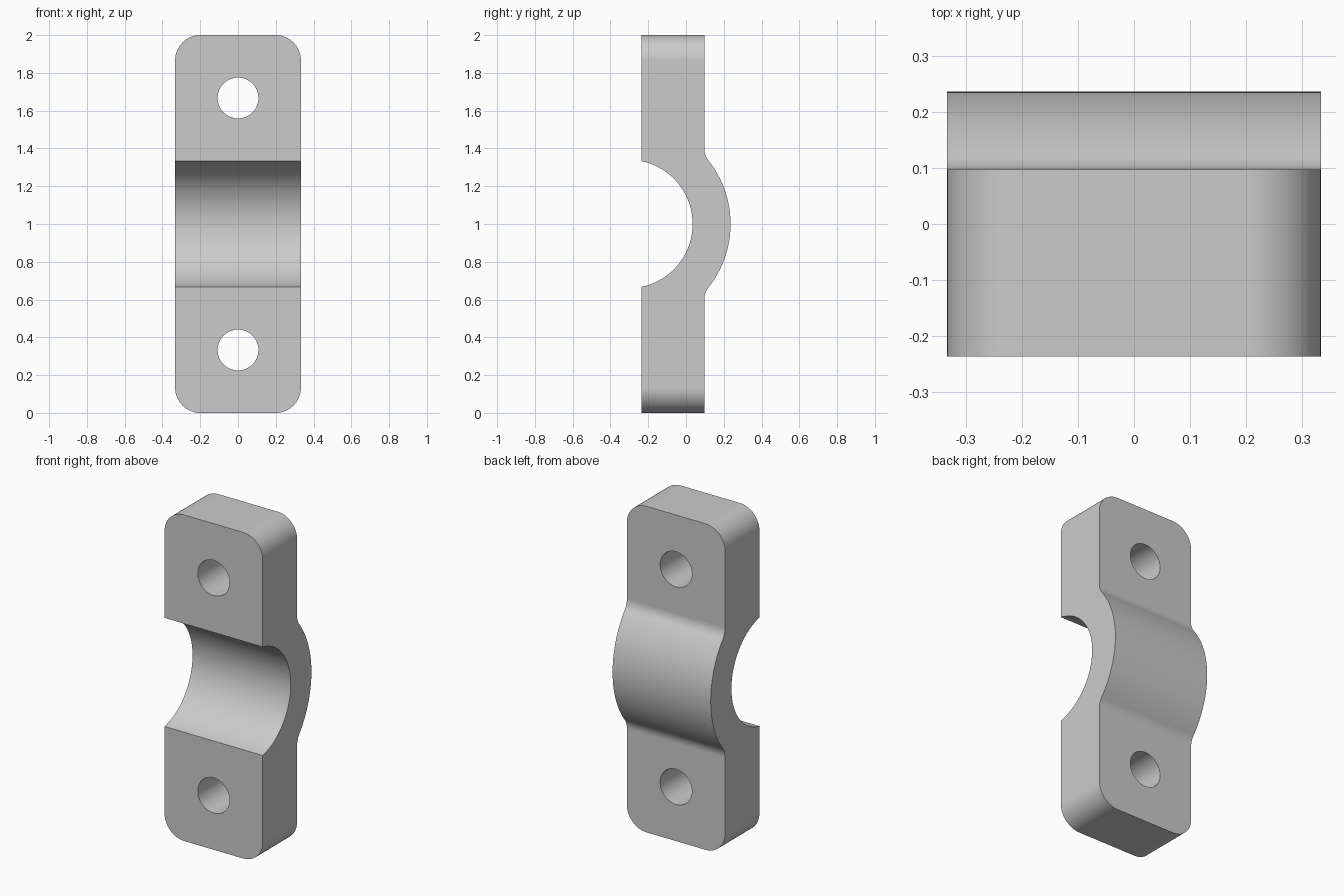
import bpy, bmesh
from math import sin, cos, pi, atan2, sqrt, radians
from mathutils import Vector

cube = bpy.data.objects.get("Cube")
if cube:
    bpy.data.objects.remove(cube, do_unlink=True)

HALF_W, FRONT, BACK, MID = 0.333, -0.236, 0.097, 1.0
CORNER, HOLE_R, HOLE_OFFSET = 0.133, 0.108, 0.667
BORE_R, OUTER_R, AXIS_Y, FILLET = 0.34, 0.541, -0.305, 0.1

steel = bpy.data.materials.new("light grey")
steel.use_nodes = True
grey = (0.6, 0.6, 0.6, 1)
steel.diffuse_color = grey
steel.node_tree.nodes["Principled BSDF"].inputs["Base Color"].default_value = grey


def arc(cu, cv, r, start, end, steps):
    """Points of an arc in a 2D plane, angles in radians."""
    angles = [start + (end - start) * i / steps for i in range(steps + 1)]
    return [(cu + r * cos(a), cv + r * sin(a)) for a in angles]


def prism(name, points, direction):
    """Extrude a closed outline of 3D points."""
    bm = bmesh.new()
    face = bm.faces.new([bm.verts.new(p) for p in points])
    new = bmesh.ops.extrude_face_region(bm, geom=[face])["geom"]
    verts = [v for v in new if isinstance(v, bmesh.types.BMVert)]
    bmesh.ops.translate(bm, vec=Vector(direction), verts=verts)
    bmesh.ops.recalc_face_normals(bm, faces=bm.faces)
    mesh = bpy.data.meshes.new(name)
    bm.to_mesh(mesh)
    bm.free()
    mesh.materials.append(steel)
    obj = bpy.data.objects.new(name, mesh)
    bpy.context.collection.objects.link(obj)
    return obj


def cut(target, cutter, operation):
    cutter.hide_render = True
    mod = target.modifiers.new(cutter.name, "BOOLEAN")
    mod.operation, mod.solver, mod.object = operation, "EXACT", cutter
    bpy.context.view_layer.objects.active = target
    bpy.ops.object.modifier_apply(modifier=mod.name)
    bpy.data.objects.remove(cutter, do_unlink=True)


# Side profile (y, z): bore at the front, filleted bulge at the back
bore_a = atan2(sqrt(BORE_R**2 - (FRONT - AXIS_Y)**2), FRONT - AXIS_Y)
fy = BACK + FILLET
fz = sqrt((OUTER_R + FILLET)**2 - (fy - AXIS_Y)**2)
touch = atan2(fz, fy - AXIS_Y)
side = [(FRONT, 0)]
side += arc(AXIS_Y, MID, BORE_R, -bore_a, bore_a, 64)
side += [(FRONT, 2), (BACK, 2)]
side += arc(fy, MID + fz, FILLET, pi, pi + touch, 12)
side += arc(AXIS_Y, MID, OUTER_R, touch, -touch, 48)[1:-1]
side += arc(fy, MID - fz, FILLET, pi - touch, pi, 12)
side += [(BACK, 0)]
clamp = prism("clamp_half", [(-HALF_W, y, z) for y, z in side], (2 * HALF_W, 0, 0))

# Rounded ends
outline = []
inner = HALF_W - CORNER
corners = [(inner, 2 - CORNER), (-inner, 2 - CORNER), (-inner, CORNER), (inner, CORNER)]
for i, (x, z) in enumerate(corners):
    outline += arc(x, z, CORNER, i * pi / 2, (i + 1) * pi / 2, 16)
cut(clamp, prism("end_rounding", [(x, -1, z) for x, z in outline], (0, 2, 0)), "INTERSECT")

# Bolt holes
for sign in (-1, 1):
    ring = arc(0, MID + sign * HOLE_OFFSET, HOLE_R, 0, 2 * pi, 64)[:-1]
    cut(clamp, prism("bolt_hole", [(x, -1, z) for x, z in ring], (0, 2, 0)), "DIFFERENCE")

# Smooth curves with crisp edges and flat plates
bpy.ops.object.select_all(action="DESELECT")
clamp.select_set(True)
bpy.context.view_layer.objects.active = clamp
bpy.ops.object.shade_smooth_by_angle(angle=radians(30))
weighted = clamp.modifiers.new("flat_plates", "WEIGHTED_NORMAL")
weighted.keep_sharp = True
